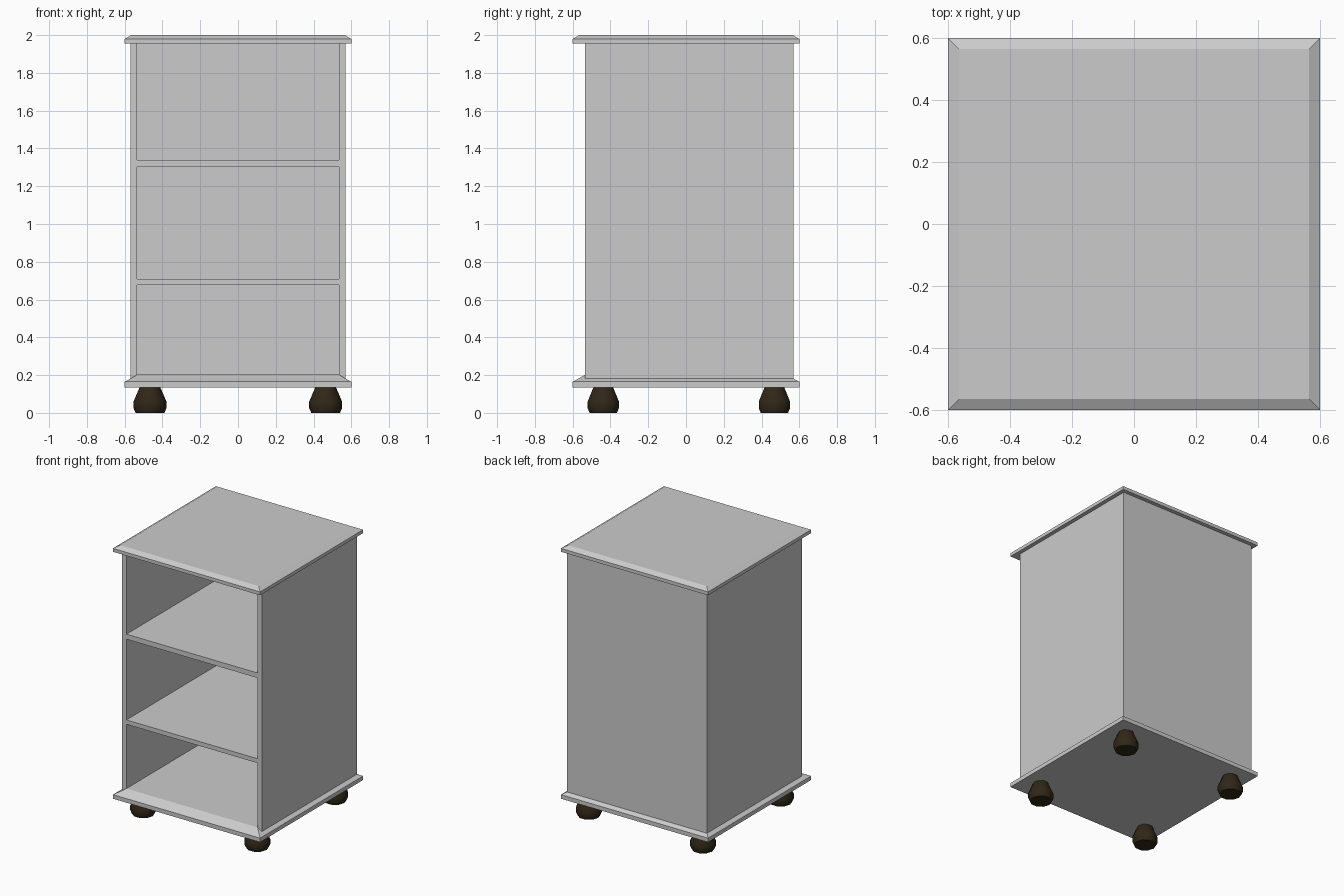
import bpy, bmesh
from math import pi, cos, sin

if "Cube" in bpy.data.objects:
    bpy.data.objects.remove(bpy.data.objects["Cube"])


def make_object(name, bm, mat=None):
    bmesh.ops.recalc_face_normals(bm, faces=bm.faces)
    mesh = bpy.data.meshes.new(name)
    bm.to_mesh(mesh)
    bm.free()
    if mat:
        mesh.materials.append(mat)
    obj = bpy.data.objects.new(name, mesh)
    bpy.context.collection.objects.link(obj)
    return obj


def lofted(name, rings, mat=None):
    """Skin a stack of matching point rings and cap both ends."""
    bm = bmesh.new()
    loops = [[bm.verts.new(p) for p in ring] for ring in rings]
    n = len(loops[0])
    for a, b in zip(loops, loops[1:]):
        for i in range(n):
            j = (i + 1) % n
            bm.faces.new((a[i], a[j], b[j], b[i]))
    bm.faces.new(loops[0][::-1])
    bm.faces.new(loops[-1])
    return make_object(name, bm, mat)


def rect(x0, x1, y0, y1, z):
    return [(x0, y0, z), (x1, y0, z), (x1, y1, z), (x0, y1, z)]


def box(name, x0, x1, y0, y1, z0, z1):
    return lofted(name, [rect(x0, x1, y0, y1, z) for z in (z0, z1)])


def slab(name, profile):
    return lofted(name, [rect(-h, h, -h, h, z) for h, z in profile])


OUT, INN = 0.57, 0.535

# Bevelled top and base boards
slab("top_board", [(0.6, 1.955), (0.6, 1.98), (0.565, 2.0)])
slab("base_board", [(0.6, 0.135), (0.6, 0.165), (0.565, 0.184), (INN, 0.202)])

# Side and back panels
for side, x0, x1 in (("left", -OUT, -INN), ("right", INN, OUT)):
    box(side + "_panel", x0, x1, -INN, OUT, 0.18, 1.956)
box("back_panel", -INN, INN, INN, OUT, 0.18, 1.956)

# Two shelves, flush with the panel fronts
for name, z0, z1 in (("lower_shelf", 0.676, 0.708), ("upper_shelf", 1.303, 1.34)):
    box(name, -INN, INN, -INN, INN, z0, z1)

# Dark turned bun feet
wood = bpy.data.materials.new("dark_wood")
wood.diffuse_color = (0.03, 0.02, 0.009, 1)
wood.use_nodes = True
wood.node_tree.nodes["Principled BSDF"].inputs["Base Color"].default_value = wood.diffuse_color
FOOT = [(0.076, 0.0), (0.087, 0.025), (0.087, 0.06), (0.07, 0.1), (0.054, 0.137)]
SIDES = 10
for row, y in (("front", -0.438), ("back", 0.468)):
    for side, x in (("left", -0.466), ("right", 0.464)):
        rings = [[(x + r * cos(2 * pi * i / SIDES), y + r * sin(2 * pi * i / SIDES), z)
                  for i in range(SIDES)] for r, z in FOOT]
        foot = lofted(f"{row}_{side}_foot", rings, wood)
        bpy.ops.object.select_all(action='DESELECT')
        foot.select_set(True)
        bpy.context.view_layer.objects.active = foot
        bpy.ops.object.shade_smooth_by_angle(angle=0.7)
